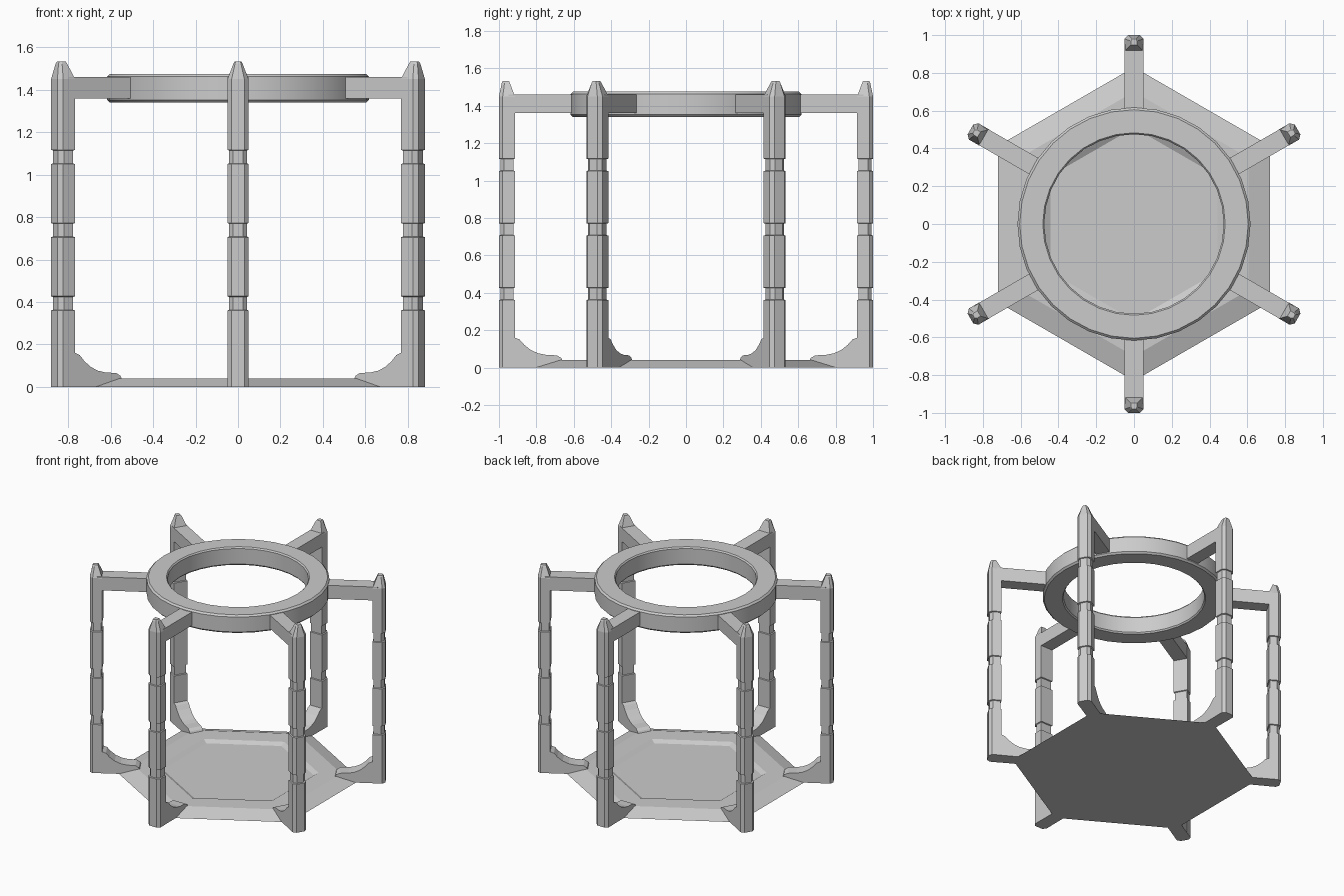
import bpy, bmesh
from math import sin, cos, pi, radians
from mathutils import Matrix

if "Cube" in bpy.data.objects:
    bpy.data.objects.remove(bpy.data.objects["Cube"])


def finish(bm, name, angle=0.0):
    bmesh.ops.recalc_face_normals(bm, faces=bm.faces)
    me = bpy.data.meshes.new(name)
    bm.to_mesh(me)
    bm.free()
    ob = bpy.data.objects.new(name, me)
    bpy.context.collection.objects.link(ob)
    ob.matrix_world = Matrix.Rotation(angle, 4, 'Z')
    return ob


def loft(bm, sections, caps=True):
    """Join matching point loops; a closed tube if caps is off."""
    loops = [[bm.verts.new(p) for p in s] for s in sections]
    n = len(loops[0])
    pairs = list(zip(loops, loops[1:]))
    if not caps:
        pairs.append((loops[-1], loops[0]))
    for a, b in pairs:
        for i in range(n):
            j = (i + 1) % n
            bm.faces.new((a[i], a[j], b[j], b[i]))
    if caps:
        bm.faces.new(loops[0])
        bm.faces.new(loops[-1])


def circle(r, z, n, start=0.0):
    return [(r * cos(start + 2 * pi * i / n), r * sin(start + 2 * pi * i / n), z)
            for i in range(n)]


# Hexagonal base with sloped rim and shallow tray
bm = bmesh.new()
loft(bm, [circle(r, z, 6, pi / 2) for r, z in
          [(0.83, 0), (0.70, 0.04), (0.545, 0.04), (0.51, 0.022)]])
finish(bm, "base_plate")

# Top ring with small chamfers
bm = bmesh.new()
loft(bm, [circle(r, z, 32) for r, z in
          [(0.605, 1.34), (0.617, 1.352), (0.617, 1.463), (0.605, 1.475),
           (0.483, 1.475), (0.475, 1.465), (0.475, 1.35), (0.483, 1.34)]], caps=False)
ring = finish(bm, "top_ring")
bpy.context.view_layer.objects.active = ring
ring.select_set(True)
bpy.ops.object.shade_smooth_by_angle(angle=radians(30))


# Post cross-section: inner half square, outer corners chamfered
def post_section(z, inset):
    a, b, c, w = 0.915 + inset, 1.0 - inset, 0.02, 0.05 - inset
    return [(a, -w, z), (b - c, -w, z), (b, -w + c, z),
            (b, w - c, z), (b - c, w, z), (a, w, z)]


POST = [(0, 0)]
for z in (0.36, 0.705, 1.05):
    POST += [(z, 0), (z + 0.003, 0.007), (z + 0.064, 0.007), (z + 0.067, 0)]
POST += [(1.45, 0)]

# Curved bracket profile (radius, height)
FOOT = [(0.95, 0), (0.95, 0.16), (0.915, 0.16), (0.89, 0.15), (0.865, 0.122),
        (0.83, 0.094), (0.79, 0.076), (0.75, 0.068), (0.69, 0.065),
        (0.668, 0.052), (0.66, 0.038), (0.70, 0.03), (0.79, 0)]
W = 0.049

for k in range(6):
    ang = pi / 2 + k * pi / 3

    # Notched post with tapered tip
    bm = bmesh.new()
    tip = [(0.942, -0.022, 1.522), (0.97, -0.022, 1.522), (0.985, -0.014, 1.522),
           (0.985, 0.014, 1.522), (0.97, 0.022, 1.522), (0.942, 0.022, 1.522)]
    cap = [(0.963 + (x - 0.963) * 0.75, y * 0.75, 1.533) for x, y, z in tip]
    loft(bm, [post_section(z, i) for z, i in POST] + [tip, cap])
    finish(bm, f"post_{k + 1}", ang)

    # Arm joining post to ring
    bm = bmesh.new()
    loft(bm, [[(r, -W, 1.36), (r, W, 1.36), (r, W, 1.46), (r, -W, 1.46)]
              for r in (0.585, 0.95)])
    finish(bm, f"arm_{k + 1}", ang)

    # Foot bracket
    bm = bmesh.new()
    loft(bm, [[(r, y, z) for r, z in FOOT] for y in (-W, W)])
    finish(bm, f"foot_bracket_{k + 1}", ang)
